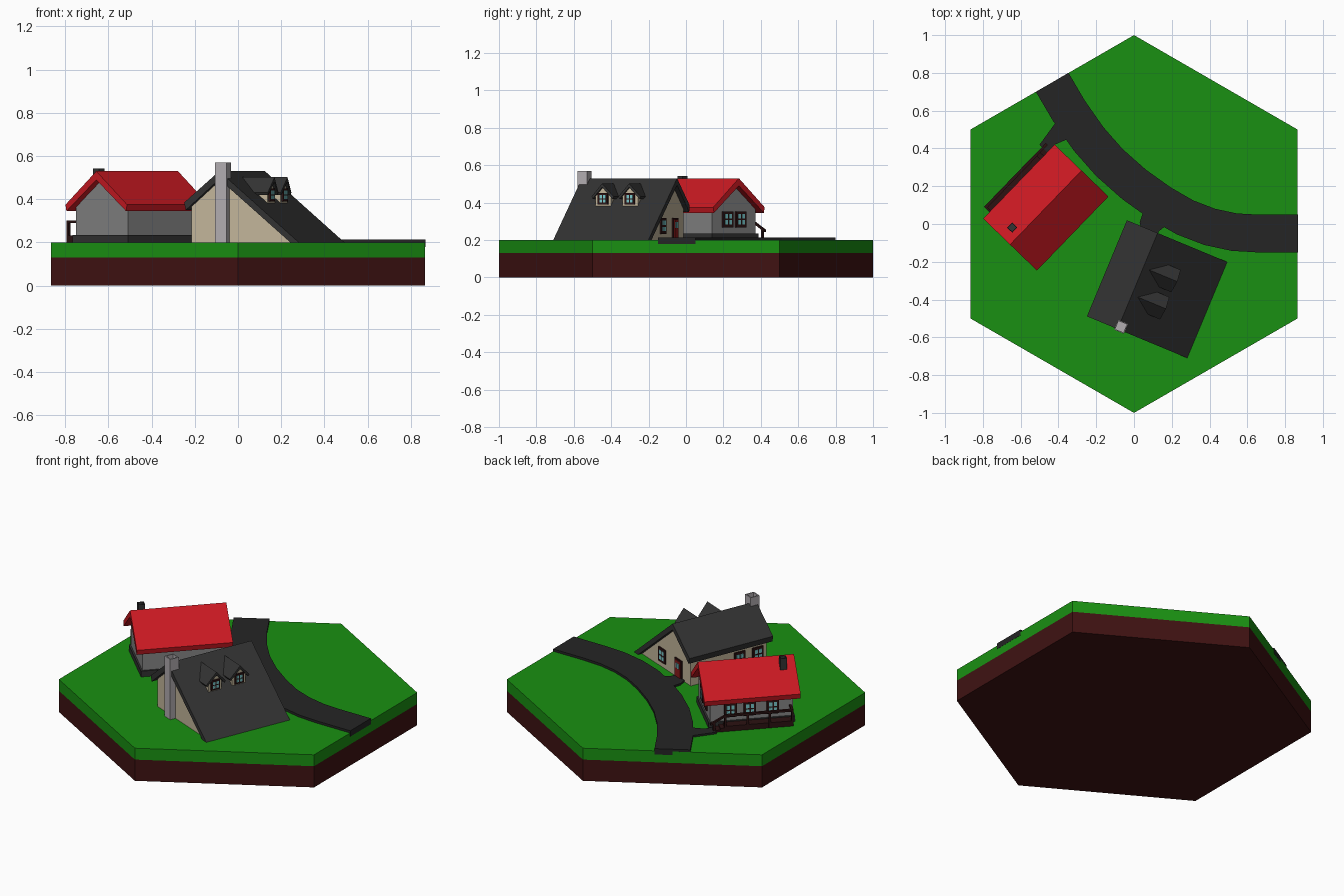
import bpy, bmesh, math
from mathutils import Matrix, Vector

if "Cube" in bpy.data.objects:
    bpy.data.objects.remove(bpy.data.objects["Cube"])


def material(name, r, g, b):
    m = bpy.data.materials.new(name)
    m.diffuse_color = (r, g, b, 1)
    m.use_nodes = True
    m.node_tree.nodes["Principled BSDF"].inputs["Base Color"].default_value = m.diffuse_color
    return m


GRASS = material("grass", .01, .28, .006)
DIRT = material("dirt", .05, .006, .006)
ASPHALT = material("asphalt", .018, .018, .018)
RED = material("red_tiles", .6, .01, .016)
SLATE = material("slate", .033, .033, .033)
GREY = material("grey_plaster", .24, .24, .24)
TAN = material("tan_plaster", .55, .47, .33)
STONE = material("chimney_stone", .45, .42, .44)
WOOD = material("dark_wood", .025, .006, .006)
DOOR = material("door_red", .25, .01, .01)
GLASS = material("glass", .2, .6, .62)


def finish(name, bm, mat, M):
    bmesh.ops.recalc_face_normals(bm, faces=bm.faces)
    me = bpy.data.meshes.new(name)
    bm.to_mesh(me)
    bm.free()
    me.materials.append(mat)
    ob = bpy.data.objects.new(name, me)
    ob.matrix_world = M
    bpy.context.collection.objects.link(ob)
    return ob


def extrude(name, pts, d, mat, M=Matrix()):
    """Closed polygon of 3D points, pushed along d."""
    bm = bmesh.new()
    f = bm.faces.new([bm.verts.new(p) for p in pts])
    r = bmesh.ops.extrude_face_region(bm, geom=[f], use_keep_orig=True)
    bmesh.ops.translate(bm, vec=d, verts=[v for v in r["geom"] if isinstance(v, bmesh.types.BMVert)])
    return finish(name, bm, mat, M)


def slab(name, pts, z0, z1, mat):
    return extrude(name, [(x, y, z0) for x, y in pts], (0, 0, z1 - z0), mat)


def prism(name, profile, y0, y1, mat, M):
    """x-z profile extruded along local y."""
    return extrude(name, [(x, y0, z) for x, z in profile], (0, y1 - y0, 0), mat, M)


def boxes(name, items, mat, M):
    """One object made from (x0, x1, y0, y1, z0, z1) boxes."""
    bm = bmesh.new()
    for x0, x1, y0, y1, z0, z1 in items:
        T = Matrix.Translation(((x0 + x1) / 2, (y0 + y1) / 2, (z0 + z1) / 2))
        S = Matrix.Diagonal((x1 - x0, y1 - y0, z1 - z0, 1))
        bmesh.ops.create_cube(bm, size=1, matrix=T @ S)
    return finish(name, bm, mat, M)


def window(name, M, pos, turn, w=.07, h=.085):
    """Four-pane window facing local -y before the turn."""
    W = M @ Matrix.Translation(pos) @ Matrix.Rotation(math.radians(turn), 4, "Z")
    boxes(name + "_frame", [(-w / 2, w / 2, -.008, .006, -h / 2, h / 2)], WOOD, W)
    a, b = w * .19, h * .19
    pw, ph = w * .13, h * .14
    boxes(name + "_panes", [(sx * a - pw, sx * a + pw, -.010, 0, sz * b - ph, sz * b + ph)
                            for sx in (-1, 1) for sz in (-1, 1)], GLASS, W)


def chimney(name, M, x, y, s, z0, z1, mat):
    """Square stack with a hollow top."""
    t = s * .2
    boxes(name, [(x - s, x + s, y - s, y + s, z0, z1 - .03),
                 (x - s, x - s + t, y - s, y + s, z1 - .03, z1),
                 (x + s - t, x + s, y - s, y + s, z1 - .03, z1),
                 (x - s + t, x + s - t, y - s, y - s + t, z1 - .03, z1),
                 (x - s + t, x + s - t, y + s - t, y + s, z1 - .03, z1)], mat, M)


def frame(x, y, deg):
    return Matrix.Translation((x, y, 0)) @ Matrix.Rotation(math.radians(deg), 4, "Z")


# hexagonal ground tile
hexagon = [(math.sin(i * math.pi / 3), math.cos(i * math.pi / 3)) for i in range(6)]
slab("dirt_layer", hexagon, 0, .13, DIRT)
slab("grass_layer", hexagon, .13, .2, GRASS)

# curved road, offset either side of its centre line
line = [Vector(p) for p in ((-.433, .75), (-.345, .6), (-.24, .45), (-.13, .325), (0, .21), (.14, .11),
                            (.27, .035), (.4, -.015), (.53, -.043), (.65, -.05), (.867, -.05))]
left, right = [], []
for i, p in enumerate(line):
    t = (line[min(i + 1, len(line) - 1)] - line[max(i - 1, 0)]).normalized()
    n = Vector((-t.y, t.x)) * .1
    left.append(p + n)
    right.append(p - n)
slab("road", left + right[::-1], .178, .214, ASPHALT)
slab("porch_path", [(-.40, .56), (-.42, .53), (-.50, .42), (-.45, .37), (-.42, .42), (-.35, .45), (-.31, .47)],
     .19, .211, ASPHALT)
slab("door_path", [(.03, .12), (.05, .07), (.03, .01), (.04, -.05), (.12, -.08), (.13, -.04), (.18, 0), (.16, .06)],
     .19, .211, ASPHALT)

# red-roofed house: ridge along local y, porch on local -x
A = frame(-.467, .087, -44)
boxes("red_house_plinth", [(-.178, .178, -.245, .245, .19, .235)], SLATE, A)
prism("red_house_walls", [(-.167, .22), (.167, .22), (.167, .362), (0, .495), (-.167, .362)], -.235, .235, GREY, A)
prism("red_house_roof", [(-.198, .375), (0, .53), (.198, .375), (.192, .345), (0, .49), (-.192, .345)],
      -.2725, .2725, RED, A)
chimney("red_house_chimney", A, -.054, -.2, .019, .44, .543, SLATE)
for i, x in enumerate((-.05, .05)):
    window(f"gable_window_{i}", A, (x, .235, .31), 180, .08)
for i, y in enumerate((-.12, .01, .12)):
    window(f"porch_window_{i}", A, (-.167, y, .30), -90)

# porch deck, steps and railing
boxes("porch_deck", [(-.235, -.16, -.225, .165, .19, .232), (-.235, -.16, .165, .19, .19, .222),
                     (-.235, -.16, .19, .215, .19, .212)], WOOD, A)
rail = [(-.236, -.224, y - .006, y + .006, .2, .3) for y in (-.219, -.09, .035, .16)]
rail += [(-.236, -.224, .219, .231, .2, .262), (-.238, -.222, -.225, .166, .29, .302),
         (-.236, -.167, -.225, -.213, .29, .302)]
boxes("porch_railing", rail, WOOD, A)
extrude("step_handrail", [(-.237, .16, .302), (-.237, .245, .255), (-.237, .245, .243), (-.237, .16, .29)],
        (.014, 0, 0), WOOD, A)

# dark-roofed house: ridge along local y, long slope on +x
B = frame(.1225, -.345, -22.6)
RX, SL = -.112, .83
prism("dark_house_walls", [(-.261, .19), (.255, .19), (RX, .5), (-.261, .374)], -.25, .25, TAN, B)
prism("dark_house_roof", [(-.288, .385), (RX, .53), (.287, .2), (.287, .165), (RX, .493), (-.28, .35)],
      -.2755, .2755, SLATE, B)
chimney("stone_chimney", B, -.1, -.257, .0285, .19, .57, STONE)
boxes("front_door_frame", [(-.175, -.105, .24, .258, .2, .318)], WOOD, B)
boxes("front_door", [(-.167, -.113, .25, .262, .2, .31)], DOOR, B)
boxes("front_door_glass", [(-.157, -.143, .255, .264, .265, .295), (-.137, -.123, .255, .264, .265, .295)], GLASS, B)
window("front_window", B, (.03, .25, .275), 180)
for i, y in enumerate((-.07, -.19)):
    window(f"side_window_{i}", B, (-.261, y, .29), -90)

# two dormers on the long slope
for i, y in enumerate((-.078, .078)):
    D = B @ Matrix.Translation((0, y, 0)) @ Matrix.Rotation(math.radians(90), 4, "Z")
    prism(f"dormer_wall_{i}", [(-.044, .37), (.044, .37), (.044, .445), (0, .485), (-.044, .445)],
          -.066, .03, TAN, D)
    # gable roof that slides back into the main slope
    h, e = .064, .432
    bm = bmesh.new()
    prof = [(-h, e), (0, .502), (h, e), (h * .9, e - .012), (0, .482), (-h * .9, e - .012)]
    front = [bm.verts.new((x, -.083 if x == 0 else -.076, z)) for x, z in prof]
    back = [bm.verts.new((x, (.53 - z) / -SL - RX + .006, z)) for x, z in prof]
    for k in range(6):
        j = (k + 1) % 6
        bm.faces.new((front[k], front[j], back[j], back[k]))
    for ring in (front, back):
        bm.faces.new((ring[0], ring[1], ring[4], ring[5]))
        bm.faces.new((ring[1], ring[2], ring[3], ring[4]))
    finish(f"dormer_roof_{i}", bm, SLATE, D)
    window(f"dormer_window_{i}", D, (0, -.066, .42), 0, .058, .06)
